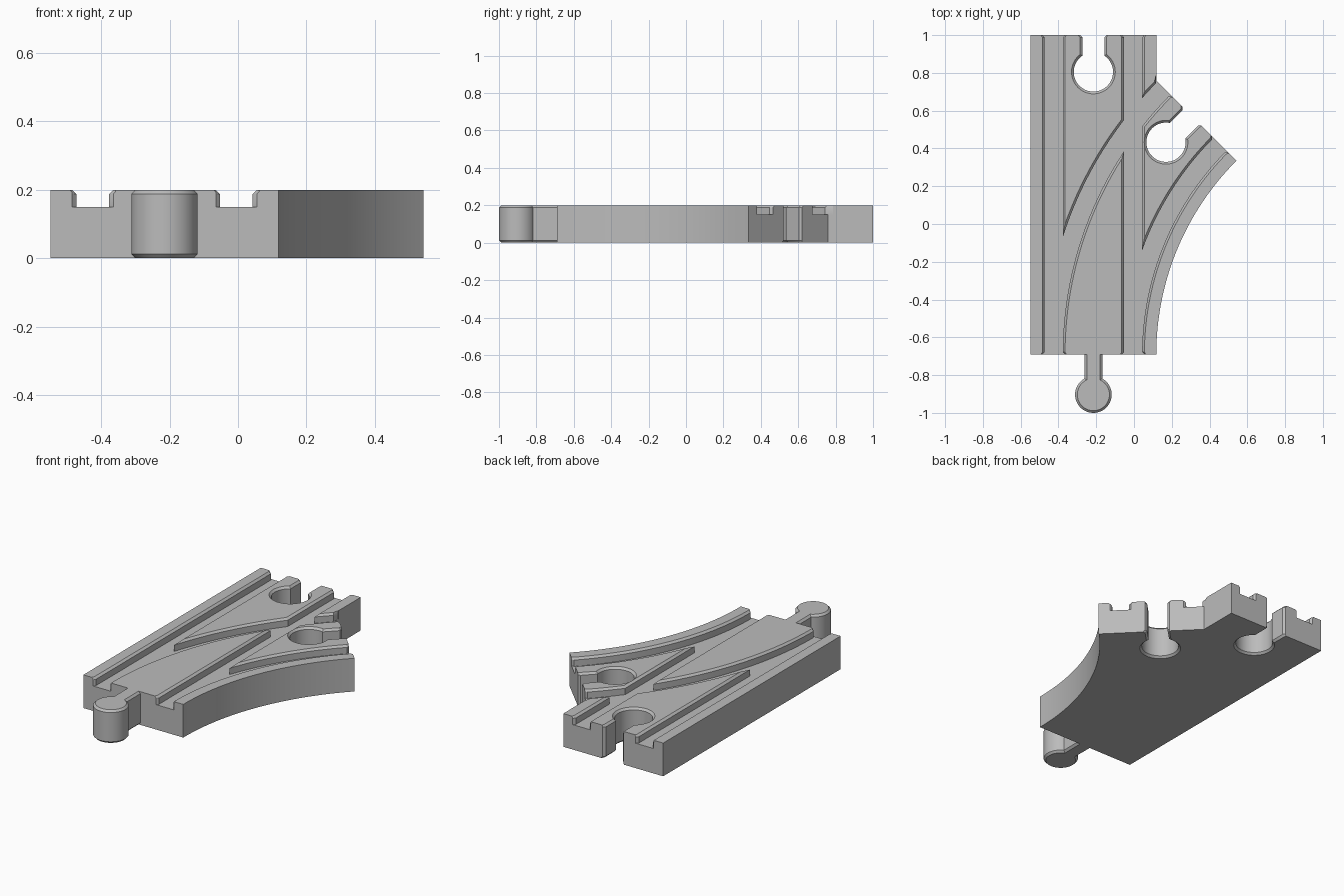
import bpy, bmesh, math
from mathutils import Vector

if "Cube" in bpy.data.objects:
    bpy.data.objects.remove(bpy.data.objects["Cube"], do_unlink=True)

HEIGHT = 0.2
FLOOR = 0.15          # bottom of the wheel grooves
START, END = -0.69, 1.0
MID = -0.215          # centre line of the straight track
GAUGE = 0.21          # groove distance from the centre line
HALF = 0.333          # half width of the track
CENTRE = Vector((1.568, START))   # centre of the branch curve
R_MID = CENTRE.x - MID
TURN = math.radians(45)
C = 0.012             # chamfer

grey = bpy.data.materials.new("plain grey")
grey.use_nodes = True
grey.diffuse_color = (0.5, 0.5, 0.5, 1)
grey.node_tree.nodes["Principled BSDF"].inputs["Base Color"].default_value = (0.5, 0.5, 0.5, 1)


def make(name, bm):
    bmesh.ops.recalc_face_normals(bm, faces=bm.faces)
    mesh = bpy.data.meshes.new(name)
    bm.to_mesh(mesh)
    bm.free()
    mesh.materials.append(grey)
    obj = bpy.data.objects.new(name, mesh)
    bpy.context.collection.objects.link(obj)
    return obj


def loft(name, rings):
    """Skin a list of closed rings and cap both ends."""
    bm = bmesh.new()
    loops = [[bm.verts.new(p) for p in ring] for ring in rings]
    n = len(loops[0])
    for a, b in zip(loops, loops[1:]):
        for i in range(n):
            j = (i + 1) % n
            bm.faces.new((a[i], a[j], b[j], b[i]))
    bm.faces.new(loops[0][::-1])
    bm.faces.new(loops[-1])
    return make(name, bm)


def sweep(name, path, section):
    """Sweep a mirrored (half width, z) section; path holds (point, right, mouth flare)."""
    base = min(w for w, z in section)
    rings = []
    for p, right, flare in path:
        sides = [(max(w, base + flare), z) for w, z in section]
        outline = sides + [(-w, z) for w, z in reversed(sides)]
        rings.append([(*(p + right * w), z) for w, z in outline])
    return loft(name, rings)


def lathe(name, centre, profile, steps=64):
    angles = [math.tau * i / steps for i in range(steps)]
    return loft(name, [[(centre.x + r * math.cos(a), centre.y + r * math.sin(a), z)
                        for a in angles] for r, z in profile])


def straight(x, y0, y1):
    return lambda s: (Vector((x, y0 + s)), Vector((1, 0))), y1 - y0


def on_curve(r, a):
    return CENTRE + r * Vector((-math.cos(a), math.sin(a)))


def curved(r):
    return lambda s: (on_curve(r, s / r), Vector((math.cos(s / r), -math.sin(s / r)))), r * TURN


def groove_path(track, steps):
    """Stations along a track, flared at both mouths."""
    at, length = track
    out = 0.018
    stations = [(-out, C + out)]
    stations += [(C + (length - 2 * C) * i / steps, 0) for i in range(steps + 1)]
    stations += [(length + out, C + out)]
    return [(*at(s), f) for s, f in stations]


def combine(target, tool, operation):
    mod = target.modifiers.new(operation, "BOOLEAN")
    mod.operation, mod.object, mod.solver = operation, tool, "EXACT"
    bpy.context.view_layer.update()
    result = bpy.data.meshes.new_from_object(
        target.evaluated_get(bpy.context.evaluated_depsgraph_get()))
    target.modifiers.clear()
    target.data = result
    bpy.data.objects.remove(tool, do_unlink=True)


# Body: straight board with a curved branch leaving to the left
left, right = MID - HALF, MID + HALF
r_inner = R_MID - HALF
outline = [on_curve(r_inner, TURN * i / 40) for i in range(41)]
corner_r = (CENTRE.x - right) / math.cos(TURN)
outline += [on_curve(corner_r, TURN), Vector((right, END)),
            Vector((left, END)), Vector((left, START))]
body = loft("track_body", [[(*p, z) for p in outline] for z in (0, HEIGHT)])

# Wheel grooves along both routes
groove = [(0.048, FLOOR), (0.048, HEIGHT - C), (0.06, HEIGHT), (0.06, HEIGHT + 0.05)]
for side in (-1, 1):
    offset = side * GAUGE
    combine(body, sweep("straight_groove", groove_path(
        straight(MID + offset, START, END), 1), groove), "DIFFERENCE")
    combine(body, sweep("branch_groove", groove_path(
        curved(R_MID - offset), 48), groove), "DIFFERENCE")


def chamfered(size, grow):
    """Side profile that widens (cutter) or narrows (solid) at top and bottom."""
    if grow:
        e = 0.02
        return [(size + C + e, -e), (size, C), (size, HEIGHT - C), (size + C + e, HEIGHT + e)]
    return [(size - C, 0), (size, C), (size, HEIGHT - C), (size - C, HEIGHT)]


# Keyhole sockets at the two far ends
ends = [(Vector((MID, END)), Vector((0, 1))),
        (on_curve(R_MID, TURN), Vector((math.sin(TURN), math.cos(TURN))))]
for tip, along in ends:
    hole = tip - along * 0.195
    across = Vector((along.y, -along.x))
    slot = [(hole, across, 0), (tip - along * C, across, 0),
            (tip + along * 0.03, across, C + 0.03)]
    cutter = lathe("socket_hole", hole, chamfered(0.104, True))
    combine(body, cutter, "DIFFERENCE")
    combine(body, sweep("socket_slot", slot, chamfered(0.058, True)), "DIFFERENCE")

# Connector peg and neck at the near end
peg_centre = Vector((MID, -0.903))
peg = lathe("connector_peg", peg_centre, chamfered(0.097, False))
neck = sweep("connector_neck", [(peg_centre, Vector((1, 0)), -1),
                                (Vector((MID, START + 0.03)), Vector((1, 0)), -1)],
             chamfered(0.047, False))
combine(peg, neck, "UNION")
combine(body, peg, "UNION")

# Smooth shading with crisp edges
bpy.ops.object.select_all(action="DESELECT")
body.select_set(True)
bpy.context.view_layer.objects.active = body
bpy.ops.object.shade_smooth_by_angle(angle=math.radians(30))
